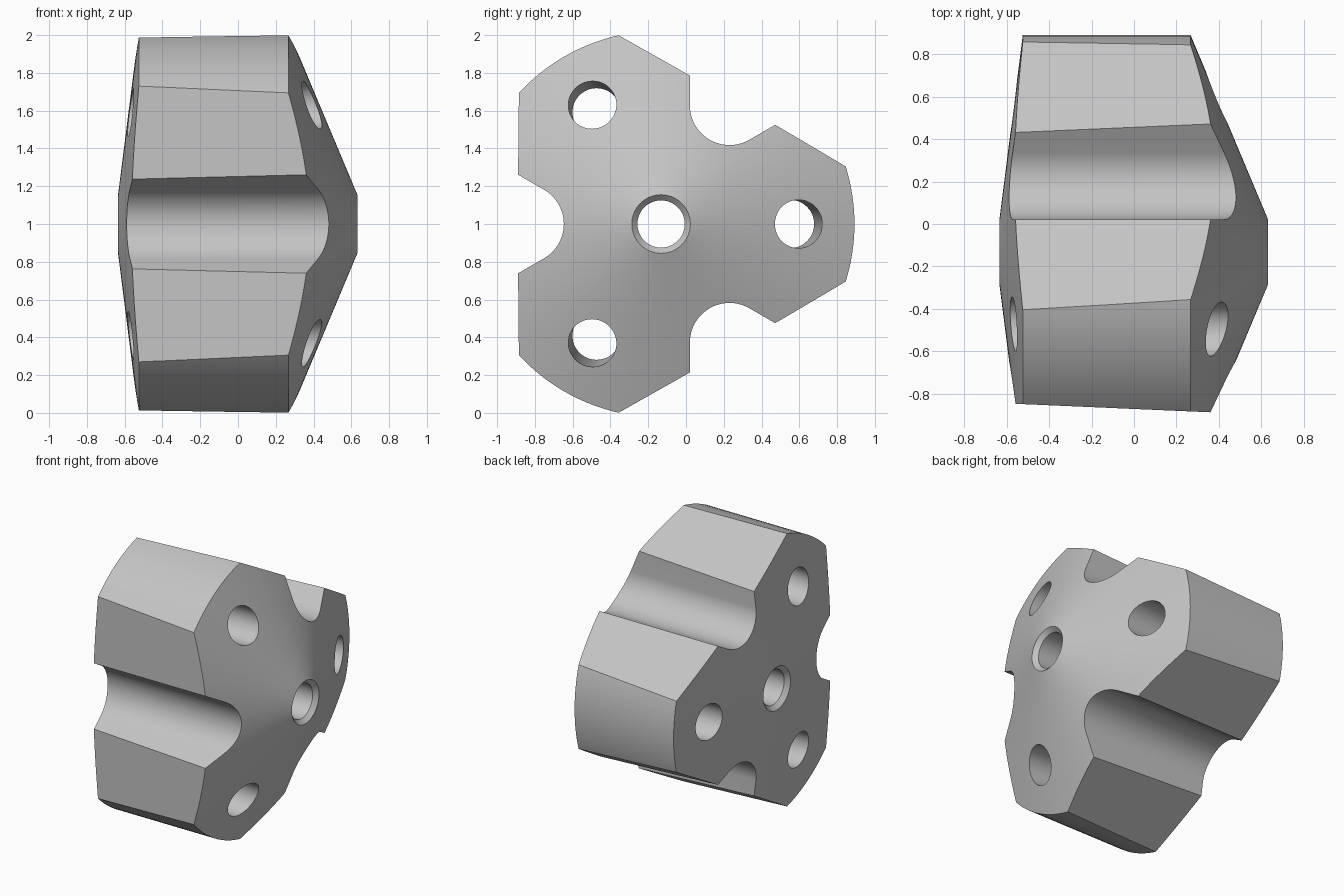
import bpy
import bmesh
from math import cos, sin, radians, pi
from mathutils import Matrix

cube = bpy.data.objects.get("Cube")
if cube:
    bpy.data.objects.remove(cube, do_unlink=True)

AXIS_Y = -0.132      # the body turns about a line along x
RADIUS = 1.024
DRAFT = 0.0435       # slope of the flats and lobe holes along x
SEGMENTS = 128

grey = bpy.data.materials.new("plain grey")
grey.use_nodes = True
grey.diffuse_color = (0.55, 0.55, 0.55, 1)
grey.node_tree.nodes["Principled BSDF"].inputs["Base Color"].default_value = (0.55, 0.55, 0.55, 1)


def loft(name, rings, angle=0.0, closed=False):
    """Skin equal rings of points, capped or joined end to end, then turn about the axis."""
    bm = bmesh.new()
    loops = [[bm.verts.new(p) for p in ring] for ring in rings]
    pairs = list(zip(loops, loops[1:]))
    if closed:
        pairs.append((loops[-1], loops[0]))
    else:
        bm.faces.new(loops[0])
        bm.faces.new(loops[-1])
    for a, b in pairs:
        for i in range(len(a)):
            j = (i + 1) % len(a)
            bm.faces.new((a[i], a[j], b[j], b[i]))
    bmesh.ops.recalc_face_normals(bm, faces=bm.faces)
    mesh = bpy.data.meshes.new(name)
    bm.to_mesh(mesh)
    bm.free()
    mesh.transform(Matrix.Translation((0, AXIS_Y, 1)) @ Matrix.Rotation(angle, 4, "X"))
    mesh.materials.append(grey)
    obj = bpy.data.objects.new(name, mesh)
    bpy.context.collection.objects.link(obj)
    return obj


def circle(x, y, r, count):
    return [(x, y + r * cos(2 * pi * i / count), r * sin(2 * pi * i / count)) for i in range(count)]


# Turned body: two cone ends, cylindrical rim, chamfered centre bore
profile = [(-0.635, 0.155), (-0.525, RADIUS), (0.267, RADIUS),
           (0.632, 0.155), (0.602, 0.125), (-0.605, 0.125)]
body = loft("three_lobed_body", [circle(x, 0, r, SEGMENTS) for x, r in profile], closed=True)

cutters = []
for k in range(3):
    lobe = radians(120 * k)
    gap = lobe + radians(60)

    # Drafted flat between two lobes
    flat = [(-1, 0.741 - DRAFT), (1, 0.741 + DRAFT), (1, 1.5), (-1, 1.5)]
    cutters.append(loft("flat_cutter", [[(x, y, z) for x, y in flat] for z in (-1.2, 1.2)], gap))

    # Round-bottomed groove with flared sides
    arc = [radians(120 + 120 * i / 24) for i in range(25)]
    groove = [(0.725 + 0.21 * cos(a), 0.21 * sin(a)) for a in [radians(60 + 60)] + arc[1:]]
    start_y, start_z = 0.725 + 0.21 * cos(radians(120)), 0.21 * sin(radians(120))
    reach = 0.5
    flare_y, flare_z = start_y + reach * cos(radians(30)), start_z + reach * sin(radians(30))
    groove = [(flare_y, flare_z)] + groove + [(flare_y, -flare_z)]
    cutters.append(loft("groove_cutter", [[(x, y, z) for y, z in groove] for x in (-1, 1)], gap))

    # Leaning hole through the lobe
    cutters.append(loft("hole_cutter", [circle(x, 0.709 + 0.048 * x, 0.128, 48) for x in (-1, 1)], lobe))

# Cut the shapes out and tidy up
bpy.ops.object.select_all(action="DESELECT")
bpy.context.view_layer.objects.active = body
body.select_set(True)
for cutter in cutters:
    mod = body.modifiers.new("cut", "BOOLEAN")
    mod.operation = "DIFFERENCE"
    mod.solver = "EXACT"
    mod.object = cutter
    bpy.ops.object.modifier_apply(modifier=mod.name)
    bpy.data.objects.remove(cutter, do_unlink=True)

bpy.ops.object.shade_smooth_by_angle(angle=radians(20))
